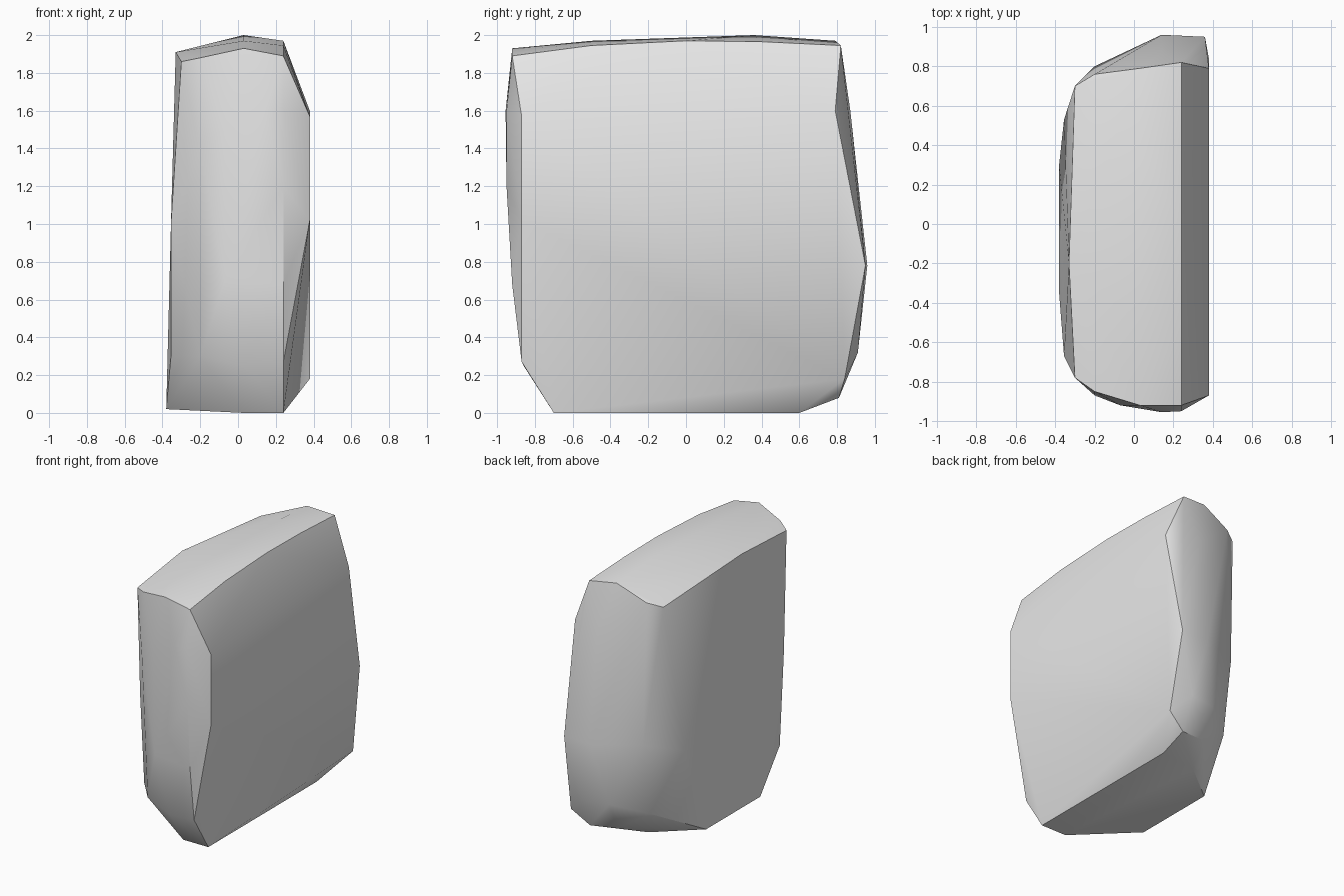
import bpy
import bmesh
import math

default_cube = bpy.data.objects.get("Cube")
if default_cube:
    bpy.data.objects.remove(default_cube, do_unlink=True)


def make_material(name, shade):
    """Plain grey stone colour, shown in viewport and render alike."""
    material = bpy.data.materials.new(name)
    material.use_nodes = True
    colour = (shade, shade, shade, 1)
    material.diffuse_color = colour
    shader = material.node_tree.nodes["Principled BSDF"]
    shader.inputs["Base Color"].default_value = colour
    return material


def add_slice(mesh, x, outline):
    """Place one upright cross-section, given as (y, z) pairs."""
    for y, z in outline:
        mesh.verts.new((x, y, z))


def wrap_slices(mesh):
    """Stretch a skin over all cross-sections and drop what lies inside."""
    result = bmesh.ops.convex_hull(mesh, input=mesh.verts[:])
    buried = set(result["geom_interior"]) | set(result["geom_unused"])
    buried = [item for item in buried if isinstance(item, bmesh.types.BMVert)]
    bmesh.ops.delete(mesh, geom=buried, context="VERTS")
    bmesh.ops.recalc_face_normals(mesh, faces=mesh.faces[:])


stone = bmesh.new()

# Broad flat cheek on the left side, with its bulging rear corner
add_slice(stone, .38, [(-.87, 1.57), (-.87, 1.02), (.79, 1.6), (.84, .18)])
add_slice(stone, .36, [(.95, .78)])

# Chamfer ring between the cheek and the body
add_slice(stone, .24, [
    (-.92, 1.89), (-.5, 1.945), (0, 1.97), (.4, 1.965), (.82, 1.945),
    (.91, .32), (.81, .08), (.6, 0), (-.7, 0), (-.87, .27),
    (-.92, .68), (-.95, 1.2), (-.95, 1.6)])

# Middle of the body, carrying the crown of the top
add_slice(stone, .14, [(.96, .78), (.87, 1.6), (-.955, 1.6)])
add_slice(stone, .03, [
    (-.92, 1.93), (-.5, 1.97), (.36, 2), (.79, 1.97),
    (.88, .32), (.78, .1), (-.7, 0), (-.86, .25)])

# Rounded front and rear shoulders
add_slice(stone, -.07, [(-.92, 1.5), (-.9, .7), (.55, .01)])
add_slice(stone, -.2, [
    (-.85, 1.88), (-.87, 1.4), (-.8, .3), (.76, 1.87), (.8, .8), (.72, .25)])

# Leaning flat face on the right side
add_slice(stone, -.3, [(-.78, 1.86), (.7, 1.84)])
add_slice(stone, -.33, [(-.2, 1.91)])
add_slice(stone, -.355, [(-.67, 1), (-.62, .3), (.53, .7)])
add_slice(stone, -.38, [(-.35, .02), (0, .02), (.3, .02)])

wrap_slices(stone)
data = bpy.data.meshes.new("stone_block")
stone.to_mesh(data)
stone.free()

# Finish: one grey stone, smooth with crisp ridges
block = bpy.data.objects.new("stone_block", data)
bpy.context.collection.objects.link(block)
data.materials.append(make_material("light grey stone", .8))
bpy.context.view_layer.objects.active = block
block.select_set(True)
bpy.ops.object.shade_smooth_by_angle(angle=math.radians(30))
